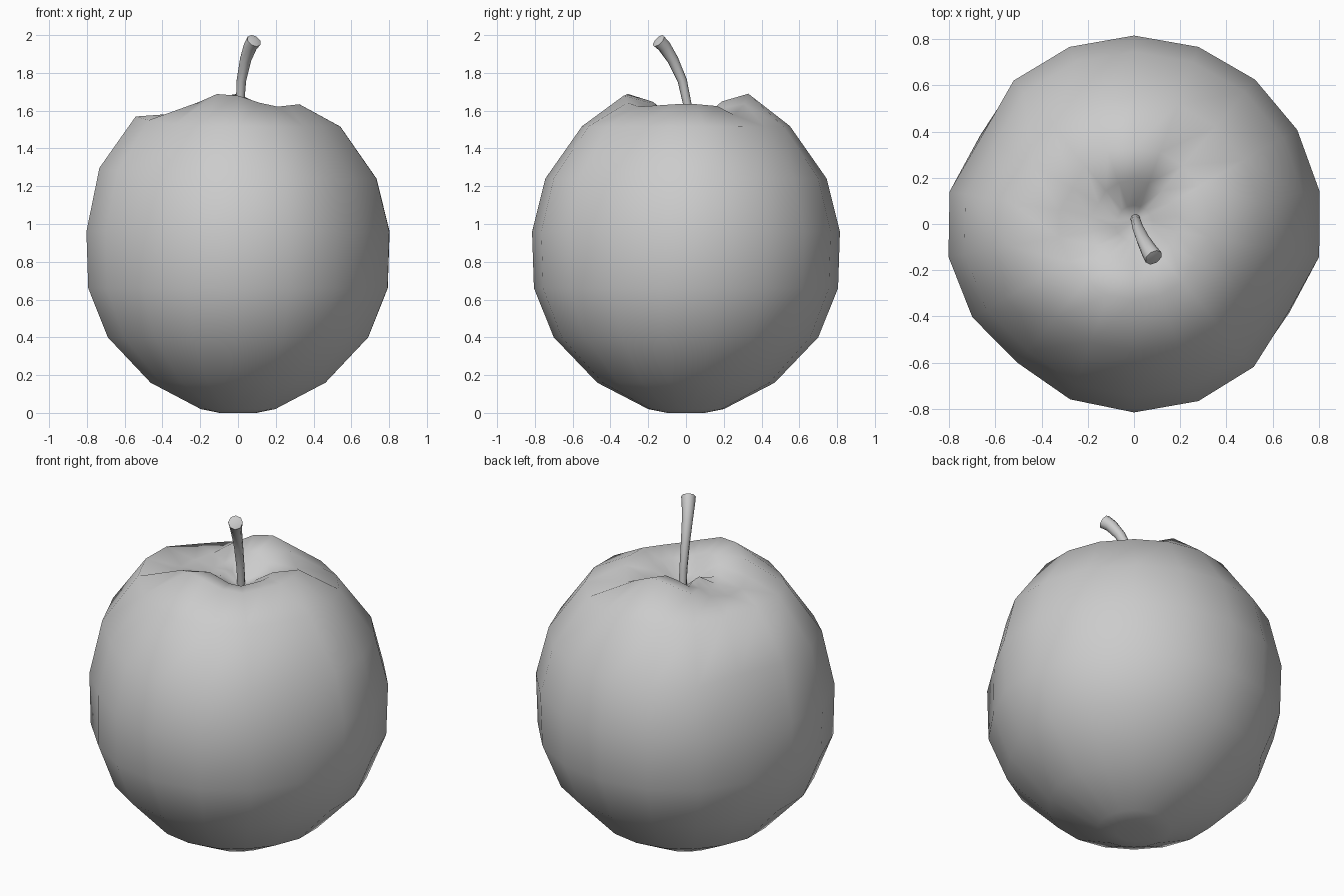
import bpy
import bmesh
from math import cos, sin, radians
from mathutils import Vector

cube = bpy.data.objects.get("Cube")
if cube:
    bpy.data.objects.remove(cube, do_unlink=True)

grey = bpy.data.materials.new("plain_grey")
grey.use_nodes = True
grey.diffuse_color = (0.6, 0.6, 0.6, 1)
grey.node_tree.nodes["Principled BSDF"].inputs["Base Color"].default_value = (0.6, 0.6, 0.6, 1)


def loft(name, rings, start, end):
    """Skin closed rings of points and close both ends with a fan to a point."""
    bm = bmesh.new()
    loops = [[bm.verts.new(p) for p in ring] for ring in rings]
    n = len(loops[0])
    for low, high in zip(loops, loops[1:]):
        for i in range(n):
            j = (i + 1) % n
            bm.faces.new((low[i], low[j], high[j], high[i]))
    for loop, tip in ((loops[0], start), (loops[-1], end)):
        pole = bm.verts.new(tip)
        for i in range(n):
            bm.faces.new((loop[i], loop[(i + 1) % n], pole))
    bmesh.ops.recalc_face_normals(bm, faces=bm.faces)
    for face in bm.faces:
        face.smooth = True
    mesh = bpy.data.meshes.new(name)
    bm.to_mesh(mesh)
    bm.free()
    mesh.materials.append(grey)
    obj = bpy.data.objects.new(name, mesh)
    bpy.context.collection.objects.link(obj)
    return obj


def bump(angle, centre, width):
    """Smooth falloff from 1 to 0 around a direction, in degrees."""
    off = abs((angle - centre + 180) % 360 - 180)
    return 0.5 + 0.5 * cos(radians(180 * off / width)) if off < width else 0


# Fruit body: lathe profile (radius, height, share of rim shaping)
SIDES = 18
profile = [(0.10, 0.0, 0), (0.20, 0.02, 0), (0.47, 0.16, 0), (0.70, 0.40, 0),
           (0.805, 0.66, 0), (0.815, 0.96, 0), (0.745, 1.24, 0), (0.55, 1.515, 0.05),
           (0.33, 1.62, 1), (0.19, 1.60, 0.7), (0.08, 1.54, 0.2)]


def body_point(radius, height, share, angle):
    # flattened spots on the flanks
    dents = bump(angle, 150, 25) * 0.07 + bump(angle, 328, 25) * 0.06 + bump(angle, 230, 30) * 0.04
    r = radius * (1 - dents * min(1, height))
    # rim peaks at front and back, a low left-hand saddle and a groove
    rim = 0.07 * bump(angle, 92, 50) + 0.07 * bump(angle, 256, 55)
    rim += 0.015 * bump(angle, 0, 60) - 0.06 * bump(angle, 180, 70) - 0.05 * bump(angle, 55, 30)
    shoulder = 0.06 * bump(angle, 180, 70) * (1.2 < height < 1.55)
    a = radians(angle)
    return Vector((r * cos(a), r * sin(a), height + share * rim + shoulder))


body = loft("fruit_body",
            [[body_point(*ring, 90 + 360 * i / SIDES) for i in range(SIDES)] for ring in profile],
            (0, 0, 0.008), (0.005, 0.02, 1.51))

# Stem: tapered tube swept along a bent path, wider at the tip
path = [Vector(p) for p in ((0.005, 0.025, 1.48), (0.01, 0.01, 1.62), (0.018, -0.02, 1.76),
                            (0.04, -0.07, 1.87), (0.065, -0.115, 1.94), (0.085, -0.145, 1.97))]
radii = [0.022, 0.022, 0.025, 0.030, 0.036, 0.040]
rings = []
for k, (centre, radius) in enumerate(zip(path, radii)):
    along = (path[min(k + 1, len(path) - 1)] - path[max(k - 1, 0)]).normalized()
    side = along.cross(Vector((0, 1, 0))).normalized()
    up = along.cross(side)
    rings.append([centre + radius * (cos(radians(45 * i)) * side + sin(radians(45 * i)) * up)
                  for i in range(8)])
stem = loft("stem", rings, path[0], path[-1] + Vector((0.006, -0.009, 0.006)))
bpy.context.view_layer.objects.active = stem
stem.select_set(True)
bpy.ops.object.shade_smooth_by_angle(angle=radians(50))
